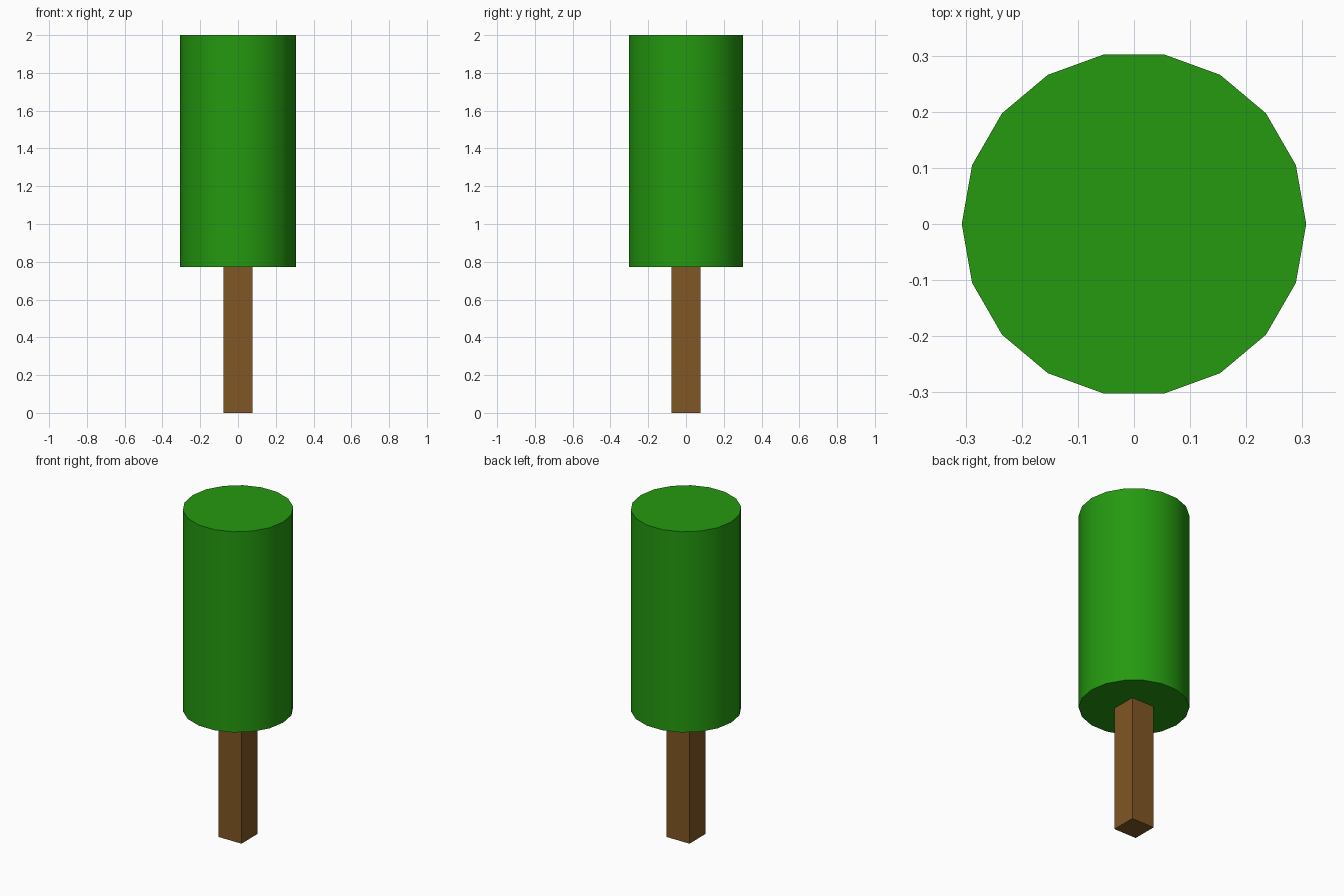
import bpy
import math

if "Cube" in bpy.data.objects:
    bpy.data.objects.remove(bpy.data.objects["Cube"])

R, SPLIT, TOP, TRUNK = 0.307, 0.773, 2.0, 0.154


def paint(obj, name, colour):
    mat = bpy.data.materials.new(name)
    mat.diffuse_color = (*colour, 1.0)
    mat.use_nodes = True
    mat.node_tree.nodes["Principled BSDF"].inputs["Base Color"].default_value = mat.diffuse_color
    obj.data.materials.append(mat)


# Square trunk, ending at the underside of the foliage
bpy.ops.mesh.primitive_cube_add(size=1, location=(0, 0, SPLIT / 2))
trunk = bpy.context.object
trunk.name = "trunk"
trunk.scale = (TRUNK, TRUNK, SPLIT)
bpy.ops.object.transform_apply(location=False, rotation=False, scale=True)
paint(trunk, "bark_brown", (0.22, 0.095, 0.018))

# 18-sided foliage column with corners on the x axis and smooth sides
bpy.ops.mesh.primitive_cylinder_add(
    vertices=18, radius=R, depth=TOP - SPLIT,
    location=(0, 0, (TOP + SPLIT) / 2), rotation=(0, 0, math.pi / 2))
foliage = bpy.context.object
foliage.name = "foliage"
bpy.ops.object.shade_smooth_by_angle(angle=math.radians(30))
paint(foliage, "leaf_green", (0.018, 0.32, 0.005))
